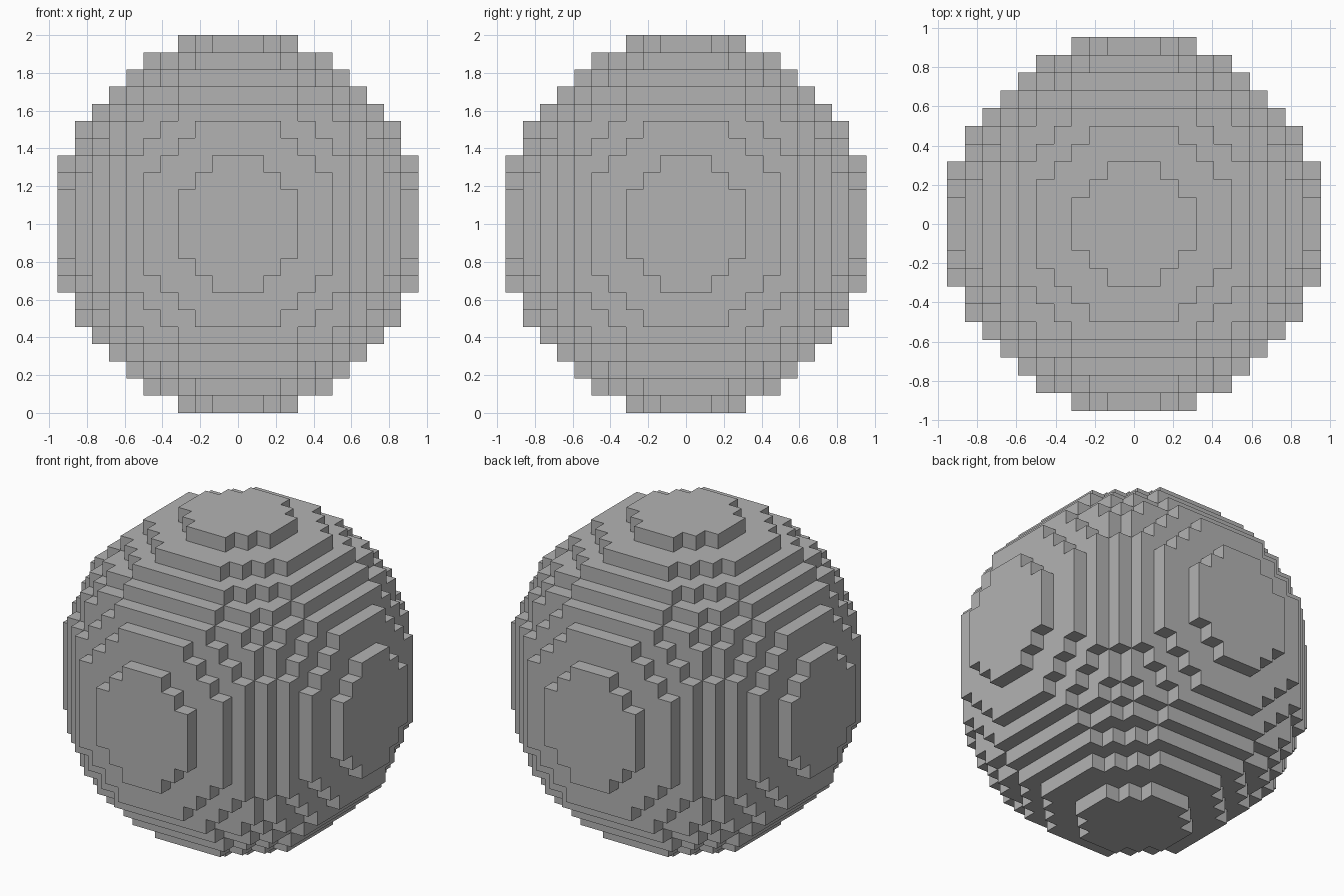
import bpy
import bmesh
from mathutils import Vector

cube = bpy.data.objects.get("Cube")
if cube:
    bpy.data.objects.remove(cube, do_unlink=True)

LAYERS = 22                # blocks in height
STEP = 2 / LAYERS          # block size
REACH = 10                 # blocks from the middle block to the rim
RADIUS = REACH + 0.5


def filled(i, j, k):
    """Whether a block lies in the ball, whose middle layer is doubled."""
    depth = k if k >= 0 else k + 1
    return i * i + j * j + depth * depth <= RADIUS ** 2


# Plain grey stone
grey = bpy.data.materials.new("plain_grey")
grey.use_nodes = True
colour = (0.45, 0.45, 0.45, 1)
grey.diffuse_color = colour
grey.node_tree.nodes["Principled BSDF"].inputs["Base Color"].default_value = colour

# Stepped ball: one square for every exposed side of a block
bm = bmesh.new()
corners = {}


def corner(point):
    key = tuple(round(c * 2) for c in point)
    if key not in corners:
        corners[key] = bm.verts.new(point * STEP)
    return corners[key]


axes = [Vector((1, 0, 0)), Vector((0, 1, 0)), Vector((0, 0, 1))]
span = range(-REACH, REACH + 1)
blocks = [(i, j, k) for i in span for j in span
          for k in range(-REACH - 1, REACH + 1) if filled(i, j, k)]
for block in blocks:
    centre = Vector(block) + Vector((0, 0, 0.5 + LAYERS / 2))
    for a in range(3):
        for side in (-1, 1):
            normal = axes[a] * side
            if filled(*(Vector(block) + normal)):
                continue
            u = axes[(a + 1) % 3] / 2
            v = axes[(a + 2) % 3] * side / 2
            middle = centre + normal / 2
            bm.faces.new([corner(middle + p) for p in (-u - v, u - v, u + v, v - u)])

mesh = bpy.data.meshes.new("stepped_ball")
bm.to_mesh(mesh)
bm.free()
mesh.materials.append(grey)
ball = bpy.data.objects.new("stepped_ball", mesh)
bpy.context.collection.objects.link(ball)
